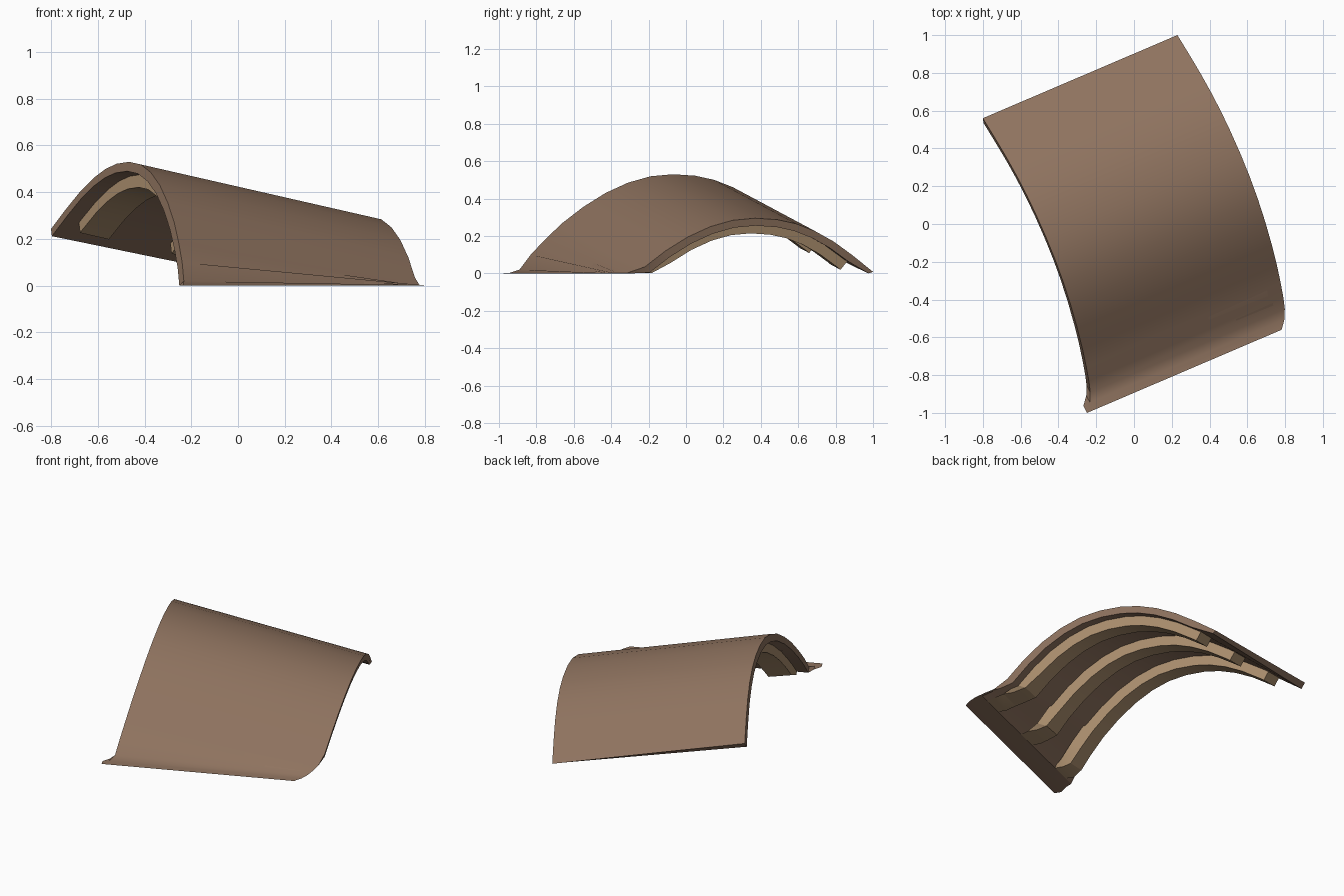
import bpy
import bmesh
from mathutils import Vector

cube = bpy.data.objects.get("Cube")
if cube:
    bpy.data.objects.remove(cube, do_unlink=True)

# Sweep direction of the shelter; its end planes are square to it
SWEEP = Vector((1.03, 0.44, -0.235))
PLANE = -0.635

# Outer arch as (y, z), from the front foot to the back edge
ARCH = [Vector(p) for p in (
    (-1.0, -0.26), (-0.945, -0.09), (-0.89, 0.02), (-0.83, 0.1),
    (-0.755, 0.18), (-0.66, 0.27), (-0.55, 0.355), (-0.43, 0.43),
    (-0.31, 0.485), (-0.19, 0.519), (-0.07, 0.53), (0.05, 0.522),
    (0.15, 0.5), (0.25, 0.461), (0.35, 0.405), (0.45, 0.332),
    (0.56, 0.243))]


def material(name, rgb):
    mat = bpy.data.materials.new(name)
    mat.use_nodes = True
    mat.diffuse_color = (*rgb, 1)
    bsdf = mat.node_tree.nodes["Principled BSDF"]
    bsdf.inputs["Base Color"].default_value = (*rgb, 1)
    bsdf.inputs["Roughness"].default_value = 0.8
    return mat


def offset(path, depth):
    """Move an arch inward along its normals."""
    moved = []
    for i, p in enumerate(path):
        along = path[min(i + 1, len(path) - 1)] - path[max(i - 1, 0)]
        along.normalize()
        moved.append(p + Vector((along.y, -along.x)) * depth)
    return moved


def place(p, k, floor):
    """Put an arch point on the plane at fraction k, flattened at the ground."""
    x = (PLANE - SWEEP.y * p.x - SWEEP.z * p.y) / SWEEP.x
    v = Vector((x, p.x, p.y)) + SWEEP * k
    v.z = max(v.z, floor)
    return v


def arch_band(name, outer, inner, start, end, floors, mat):
    """Solid band between two arches, swept from start to end."""
    bm = bmesh.new()
    rows = [[bm.verts.new(place(p, k, floor)) for p in path]
            for path, k, floor in ((outer, start, floors[0]),
                                   (outer, end, floors[0]),
                                   (inner, end, floors[1]),
                                   (inner, start, floors[1]))]
    for r in range(4):
        a, b = rows[r], rows[(r + 1) % 4]
        for i in range(len(a) - 1):
            bm.faces.new((a[i], b[i], b[i + 1], a[i + 1]))
    for i in (0, -1):
        bm.faces.new([row[i] for row in rows])
    bmesh.ops.recalc_face_normals(bm, faces=bm.faces)
    mesh = bpy.data.meshes.new(name)
    bm.to_mesh(mesh)
    bm.free()
    mesh.materials.append(mat)
    obj = bpy.data.objects.new(name, mesh)
    bpy.context.collection.objects.link(obj)
    bpy.ops.object.select_all(action='DESELECT')
    obj.select_set(True)
    bpy.context.view_layer.objects.active = obj
    bpy.ops.object.shade_smooth_by_angle(angle=0.5)


brown = material("shell_brown", (0.275, 0.172, 0.115))
tan = material("rib_tan", (0.42, 0.28, 0.16))

# Curved roof panel
arch_band("roof_shell", ARCH, offset(ARCH, 0.04), 0, 1, (0.002, 0), brown)

# Three ribs under the panel, stopping short of its back edge
rib_arch = ARCH[2:-1] + [ARCH[-2].lerp(ARCH[-1], 0.2)]
rib_top = offset(rib_arch, 0.03)
rib_bottom = offset(rib_arch, 0.095)
for label, centre in (("right", 0.12), ("middle", 0.5), ("left", 0.88)):
    arch_band(label + "_rib", rib_top, rib_bottom,
              centre - 0.06, centre + 0.06, (0.001, 0.001), tan)
